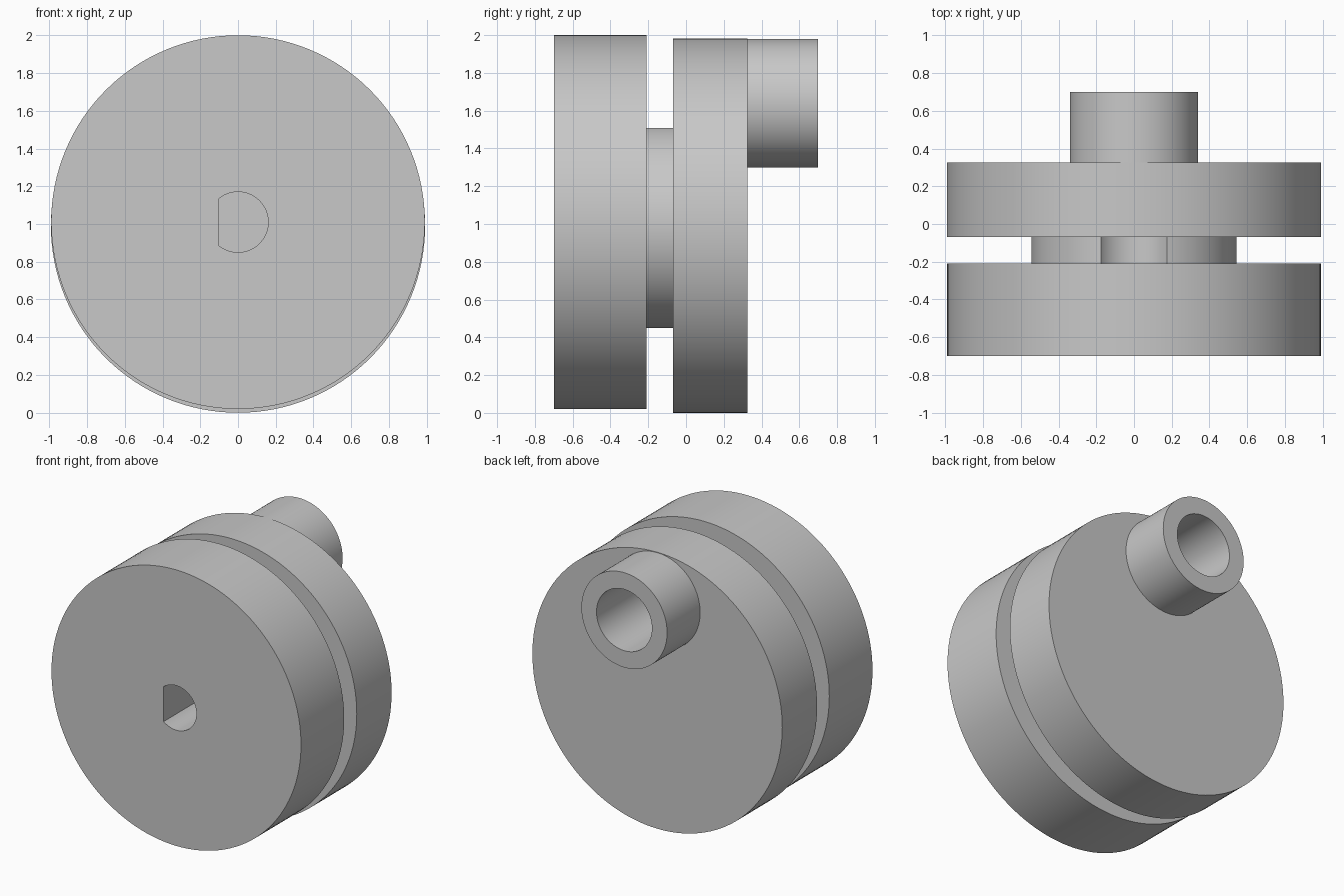
import bpy, bmesh, math

if "Cube" in bpy.data.objects:
    bpy.data.objects.remove(bpy.data.objects["Cube"])

grey = bpy.data.materials.new("plain grey")
grey.diffuse_color = (0.58, 0.58, 0.58, 1)
grey.use_nodes = True
grey.node_tree.nodes["Principled BSDF"].inputs["Base Color"].default_value = grey.diffuse_color


def circle(r, zc, start=0.0, end=2 * math.pi, n=128):
    """Points of an arc in the x-z plane (a full circle by default)."""
    full = end - start > 6.28
    steps = n if full else n - 1
    return [(r * math.cos(start + (end - start) * i / steps),
             zc + r * math.sin(start + (end - start) * i / steps)) for i in range(n)]


def prism(name, profile, y0, y1):
    """Extrude an x-z profile along y."""
    bm = bmesh.new()
    face = bm.faces.new([bm.verts.new((x, y0, z)) for x, z in profile])
    out = bmesh.ops.extrude_face_region(bm, geom=[face])
    verts = [v for v in out["geom"] if isinstance(v, bmesh.types.BMVert)]
    bmesh.ops.translate(bm, verts=verts, vec=(0, y1 - y0, 0))
    bmesh.ops.recalc_face_normals(bm, faces=bm.faces)
    mesh = bpy.data.meshes.new(name)
    bm.to_mesh(mesh)
    bm.free()
    mesh.materials.append(grey)
    ob = bpy.data.objects.new(name, mesh)
    bpy.context.collection.objects.link(ob)
    return ob


def combine(target, tool, operation):
    """Apply a boolean and remove the tool object."""
    mod = target.modifiers.new("bool", "BOOLEAN")
    mod.operation, mod.solver, mod.object = operation, "EXACT", tool
    bpy.context.view_layer.objects.active = target
    bpy.ops.object.modifier_apply(modifier=mod.name)
    bpy.data.objects.remove(tool)


# Two discs joined by a narrow hub, with an off-centre boss at the back
body = prism("crank_body", circle(0.99, 1.01), -0.70, -0.21)
combine(body, prism("hub", circle(0.544, 0.993), -0.30, 0.05), "UNION")
combine(body, prism("rear_disc", circle(0.9915, 0.9915), -0.07, 0.325), "UNION")
combine(body, prism("boss", circle(0.34, 1.64), 0.20, 0.70), "UNION")

# Bore through the boss and rear disc, which also notches the hub
combine(body, prism("boss_bore", circle(0.22, 1.64), -0.21, 0.80), "DIFFERENCE")

# D-shaped shaft socket in the front, flat side at left
a = math.acos(-0.10 / 0.16)
combine(body, prism("shaft_socket", circle(0.16, 1.01, -a, a, 64), -0.80, -0.21), "DIFFERENCE")

# Smooth round walls with crisp rims
bpy.ops.object.select_all(action="DESELECT")
body.select_set(True)
bpy.context.view_layer.objects.active = body
bpy.ops.object.shade_smooth_by_angle(angle=math.radians(30))
